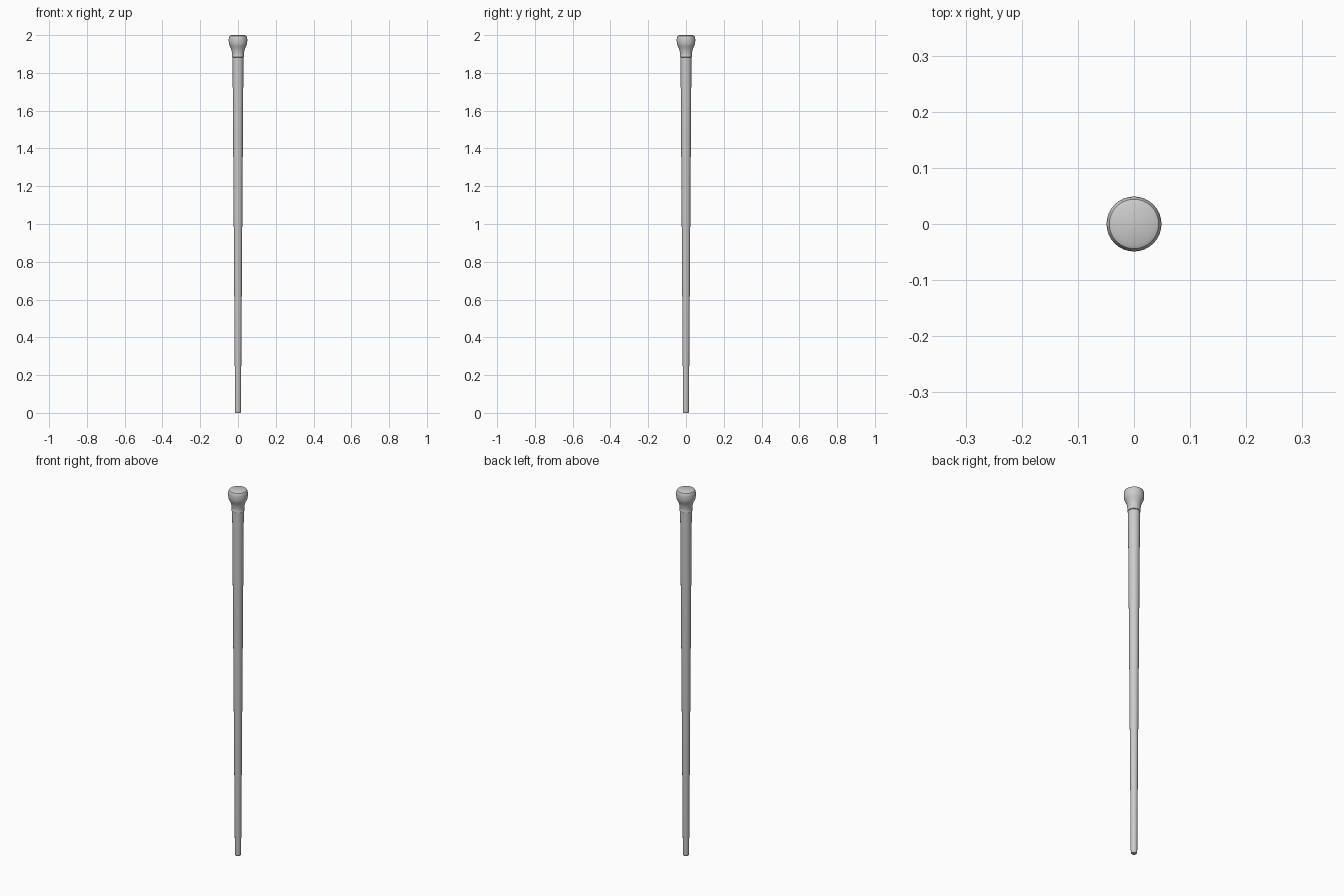
import bpy, bmesh, math

if "Cube" in bpy.data.objects:
    bpy.data.objects.remove(bpy.data.objects["Cube"])

SIDES = 32


def lathe(name, profile):
    """Spin a closed (radius, z) profile, bottom to top, into a capped solid."""
    bm = bmesh.new()
    rings = []
    for r, z in profile:
        rings.append([bm.verts.new((r * math.cos(2 * math.pi * i / SIDES),
                                    r * math.sin(2 * math.pi * i / SIDES), z))
                      for i in range(SIDES)])
    for low, high in zip(rings, rings[1:]):
        for i in range(SIDES):
            j = (i + 1) % SIDES
            bm.faces.new((low[i], low[j], high[j], high[i]))
    bm.faces.new(rings[0][::-1])
    bm.faces.new(rings[-1])
    mesh = bpy.data.meshes.new(name)
    bm.to_mesh(mesh)
    bm.free()
    obj = bpy.data.objects.new(name, mesh)
    bpy.context.collection.objects.link(obj)
    bpy.context.view_layer.objects.active = obj
    obj.select_set(True)
    bpy.ops.object.shade_smooth_by_angle(angle=math.radians(35))
    obj.select_set(False)
    return obj


# Long tapered shaft with a slightly rounded tip
lathe("shaft", [(0.0125, 0), (0.0148, 0.003), (0.0155, 0.01), (0.029, 1.89)])

# Flared knob with a thin collar lip and a rounded, flat top
lathe("knob", [(0.029, 1.882), (0.032, 1.884), (0.032, 1.889), (0.031, 1.892),
               (0.032, 1.905), (0.034, 1.92), (0.039, 1.934), (0.045, 1.945),
               (0.048, 1.955), (0.049, 1.966), (0.049, 1.98), (0.0475, 1.989),
               (0.044, 1.996), (0.036, 2.0)])
